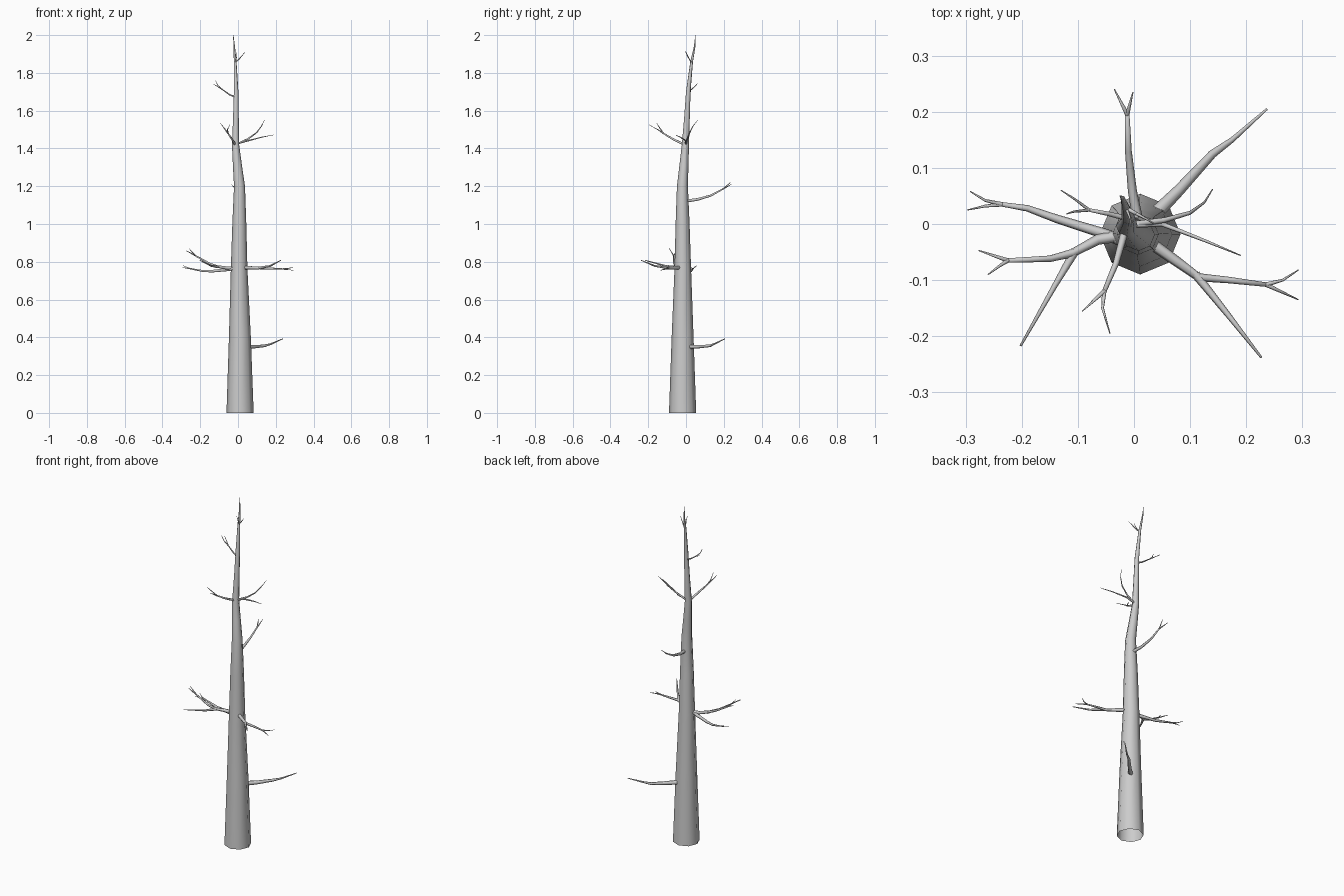
import bpy, bmesh, math
from mathutils import Vector


def tube(name, pts, radii, sides, flat_rings=False):
    """Skin a polyline with rings of the given radii, open at the start."""
    pts = [Vector(p) for p in pts]
    bm = bmesh.new()
    rings = []
    u = None
    for i, p in enumerate(pts):
        a, b = pts[max(i - 1, 0)], pts[min(i + 1, len(pts) - 1)]
        t = Vector((0, 0, 1)) if flat_rings else (b - a).normalized()
        if u is None:
            u = Vector((1, 0, 0)) if flat_rings else t.cross(Vector((0, 0, 1))).normalized()
        u = (u - t * u.dot(t)).normalized()
        v = t.cross(u)
        rings.append([bm.verts.new(p + radii[i] * (u * math.cos(k * math.tau / sides)
                                                   + v * math.sin(k * math.tau / sides)))
                      for k in range(sides)])
    for r, s in zip(rings, rings[1:]):
        for k in range(sides):
            n = (k + 1) % sides
            bm.faces.new((r[k], r[n], s[n], s[k]))
    bm.faces.new(rings[-1])
    me = bpy.data.meshes.new(name)
    bm.to_mesh(me)
    bm.free()
    me.shade_smooth()
    ob = bpy.data.objects.new(name, me)
    bpy.context.collection.objects.link(ob)
    return ob


def branch(name, pts, r0, r1):
    n = len(pts) - 1
    tube(name, pts, [r0 + (r1 - r0) * i / n for i in range(n + 1)], 6)


# Trunk: x, y, z, radius
trunk = [(.011, -.018, 0, .072), (.010, -.018, .4, .058), (.006, -.017, .76, .044),
         (.007, -.018, 1.0, .037), (.008, -.019, 1.2, .029), (-.003, -.011, 1.31, .024),
         (-.013, -.003, 1.42, .019), (-.011, .005, 1.56, .015), (-.010, .012, 1.7, .012),
         (-.015, .030, 1.86, .007), (-.020, .046, 1.94, .004), (-.025, .050, 2.0, .001)]
tube("trunk", [t[:3] for t in trunk], [t[3] for t in trunk], 8, True)

# Lowest branch
branch("low_branch", [(.035, .015, .35), (.08, .06, .35), (.14, .125, .355),
                      (.175, .15, .365), (.237, .205, .392)], .013, .002)

# Middle whorl, right side
branch("middle_right_branch", [(.02, -.027, .77), (.075, -.066, .768), (.115, -.095, .767),
                               (.17, -.1, .765), (.235, -.108, .762)], .011, .004)
branch("middle_right_twig_a", [(.235, -.108, .762), (.265, -.1, .765), (.293, -.082, .77)], .004, .001)
branch("middle_right_twig_b", [(.235, -.108, .762), (.293, -.135, .755)], .004, .001)
branch("middle_right_side_branch", [(.11, -.09, .767), (.17, -.165, .778), (.227, -.238, .808)], .008, .002)

# Middle whorl, left side
branch("middle_left_branch", [(-.02, -.03, .765), (-.06, -.015, .758), (-.14, .01, .75),
                              (-.19, .028, .752), (-.235, .035, .76)], .011, .004)
branch("middle_left_twig_a", [(-.235, .035, .76), (-.265, .042, .768), (-.292, .058, .78)], .004, .001)
branch("middle_left_twig_b", [(-.235, .035, .76), (-.265, .032, .765), (-.297, .025, .77)], .004, .001)
branch("middle_front_left_branch", [(-.02, -.02, .765), (-.065, -.028, .768), (-.11, -.052, .775),
                                    (-.15, -.062, .79), (-.225, -.065, .832)], .011, .004)
branch("middle_front_left_twig_a", [(-.225, -.065, .832), (-.277, -.047, .86)], .004, .001)
branch("middle_front_left_twig_b", [(-.225, -.065, .832), (-.24, -.075, .848), (-.26, -.09, .872)], .004, .001)
branch("middle_front_left_side_branch", [(-.105, -.048, .773), (-.14, -.108, .778),
                                         (-.202, -.217, .808)], .008, .002)

# Back branch
branch("back_branch", [(.01, -.01, 1.12), (-.003, .06, 1.13), (-.01, .13, 1.15),
                       (-.012, .195, 1.185)], .010, .004)
branch("back_twig_a", [(-.012, .195, 1.185), (-.035, .24, 1.21)], .004, .001)
branch("back_twig_b", [(-.012, .195, 1.185), (-.002, .235, 1.22)], .004, .001)

# Upper whorl
branch("upper_right_branch_a", [(-.01, -.002, 1.42), (.055, .007, 1.452), (.1, .02, 1.485),
                                (.125, .038, 1.52), (.14, .062, 1.55)], .006, .001)
branch("upper_right_branch_b", [(-.01, -.002, 1.425), (.05, .0, 1.44), (.127, -.03, 1.46),
                                (.19, -.056, 1.472)], .006, .001)
branch("upper_front_branch", [(-.015, -.008, 1.42), (-.032, -.07, 1.45), (-.053, -.12, 1.48)], .007, .004)
branch("upper_front_twig_a", [(-.053, -.12, 1.48), (-.092, -.155, 1.533)], .004, .001)
branch("upper_front_twig_b", [(-.053, -.12, 1.48), (-.056, -.15, 1.5), (-.043, -.195, 1.525)], .004, .001)

# Upper left branch
branch("high_left_branch", [(-.012, .01, 1.67), (-.045, .018, 1.685), (-.08, .025, 1.71)], .005, .003)
branch("high_left_twig_a", [(-.08, .025, 1.71), (-.105, .044, 1.725), (-.13, .06, 1.742)], .003, .001)
branch("high_left_twig_b", [(-.08, .025, 1.71), (-.108, .022, 1.735), (-.12, .018, 1.763)], .003, .001)

# Crown twigs
branch("crown_branch", [(-.014, .028, 1.855), (.005, .018, 1.872)], .004, .003)
branch("crown_twig_a", [(.005, .018, 1.872), (.02, .01, 1.89), (.037, .0, 1.91)], .003, .001)
branch("crown_twig_b", [(-.014, .028, 1.855), (-.007, .01, 1.885), (-.005, -.005, 1.915)], .003, .001)
